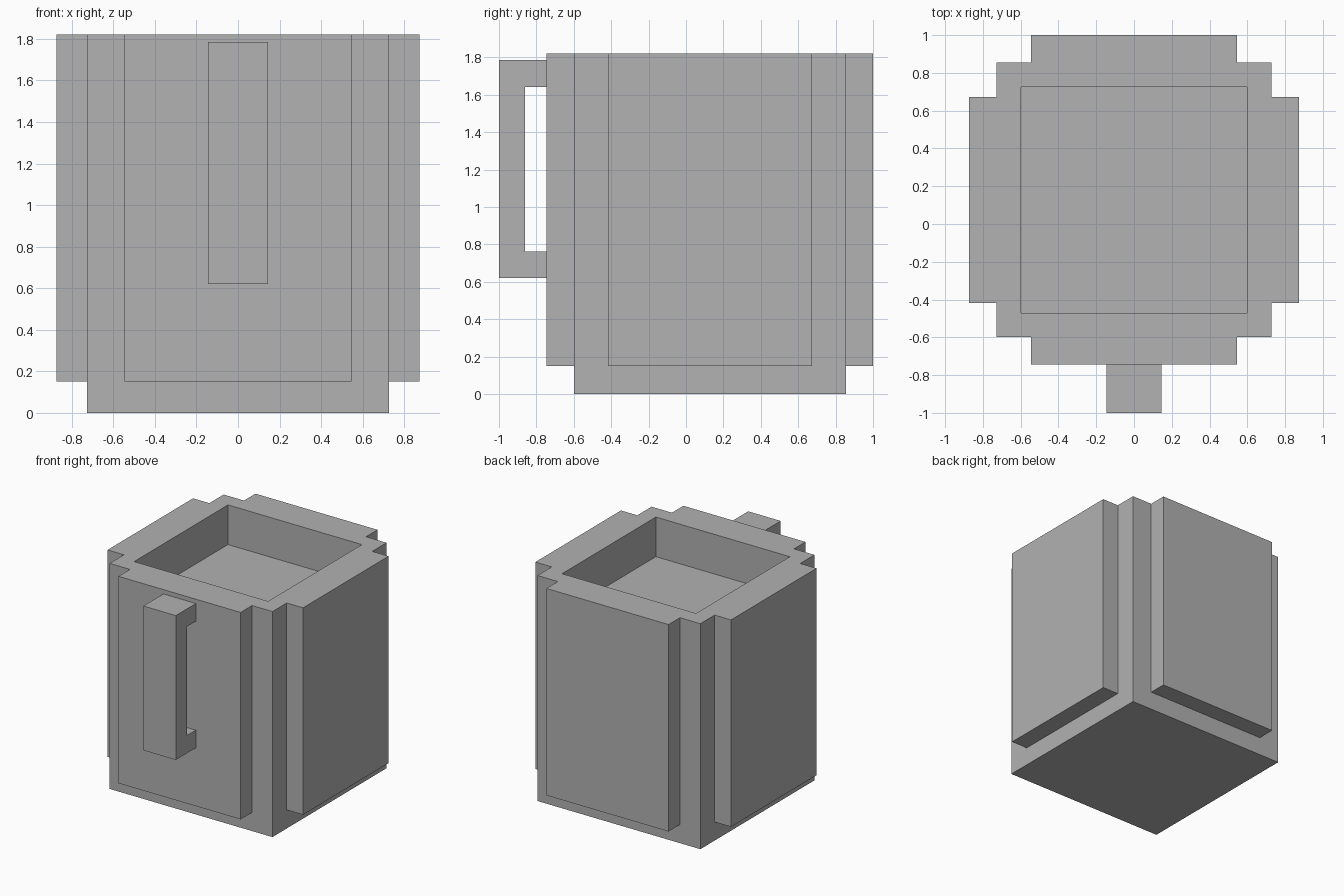
import bpy
import bmesh
from mathutils import Vector

cube = bpy.data.objects.get("Cube")
if cube:
    bpy.data.objects.remove(cube, do_unlink=True)

# Single plain grey
grey = bpy.data.materials.new("plain_grey")
grey.use_nodes = True
colour = (0.445, 0.445, 0.445, 1)
grey.diffuse_color = colour
grey.node_tree.nodes["Principled BSDF"].inputs["Base Color"].default_value = colour

TOP = 1.82       # rim height
FOOT = 0.15      # bottom of the side panels
CY = 0.128       # centre of the body in y
HALF = 0.727     # half width of the body
OUT = 0.873      # outer reach of the panels
PANEL = 0.545    # half width of panels and cavity


def finish(name, bm):
    bmesh.ops.recalc_face_normals(bm, faces=bm.faces)
    mesh = bpy.data.meshes.new(name)
    bm.to_mesh(mesh)
    bm.free()
    mesh.materials.append(grey)
    obj = bpy.data.objects.new(name, mesh)
    bpy.context.collection.objects.link(obj)
    return obj


def box(lo, hi):
    bm = bmesh.new()
    bmesh.ops.create_cube(bm, size=1)
    lo, hi = Vector(lo), Vector(hi)
    bmesh.ops.scale(bm, vec=hi - lo, verts=bm.verts)
    bmesh.ops.translate(bm, vec=(lo + hi) / 2, verts=bm.verts)
    return bm


# Body with a shallow square cavity sunk into the top
bm = box((-HALF, CY - HALF, 0), (HALF, CY + HALF, TOP))
top = max(bm.faces, key=lambda f: f.calc_center_median().z)
bmesh.ops.inset_region(bm, faces=[top], thickness=HALF - PANEL)
floor = bmesh.ops.extrude_face_region(bm, geom=[top])["geom"]
bmesh.ops.delete(bm, geom=[top], context="FACES_ONLY")
bmesh.ops.translate(bm, vec=(0, 0, -0.32),
                    verts=[v for v in floor if isinstance(v, bmesh.types.BMVert)])
finish("body", bm)

# Raised panels on the four sides
for side, s in (("left", 1), ("right", -1)):
    a, b = sorted((s * HALF, s * OUT))
    finish(side + "_panel", box((a, CY - PANEL, FOOT), (b, CY + PANEL, TOP)))
for side, s in (("back", 1), ("front", -1)):
    a, b = sorted((CY + s * HALF, CY + s * OUT))
    finish(side + "_panel", box((-PANEL, a, FOOT), (PANEL, b, TOP)))

# C-shaped handle: side profile extruded across x
near, far, inner = CY - OUT, -1.0, -0.86
low, high, bar = 0.62, 1.785, 0.143
profile = [(near, low), (far, low), (far, high), (near, high),
           (near, high - bar), (inner, high - bar), (inner, low + bar), (near, low + bar)]
bm = bmesh.new()
face = bm.faces.new([bm.verts.new((-0.145, y, z)) for y, z in profile])
new = bmesh.ops.extrude_face_region(bm, geom=[face], use_keep_orig=True)["geom"]
bmesh.ops.translate(bm, vec=(0.29, 0, 0),
                    verts=[v for v in new if isinstance(v, bmesh.types.BMVert)])
finish("handle", bm)
